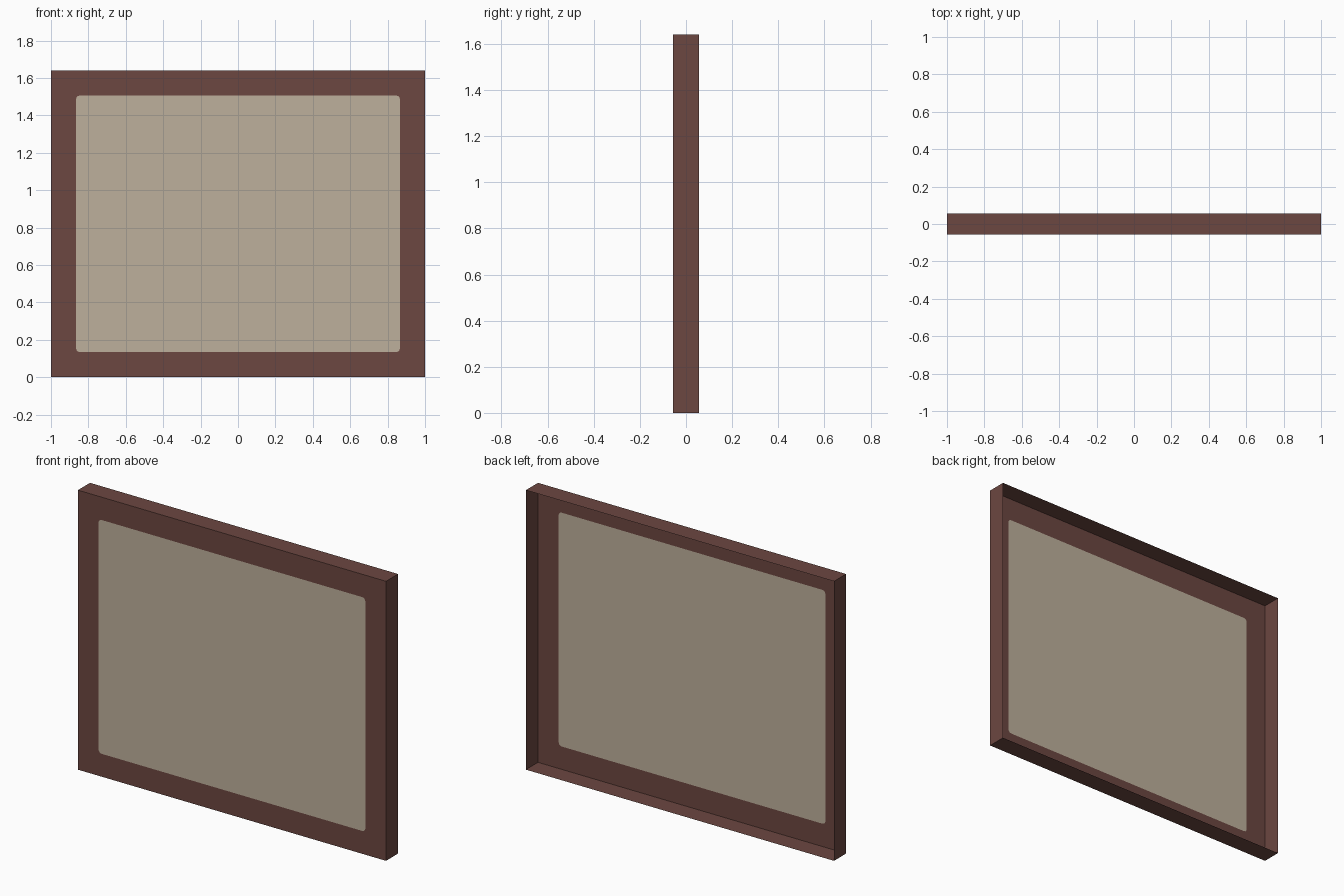
import bpy, bmesh, math

if "Cube" in bpy.data.objects:
    bpy.data.objects.remove(bpy.data.objects["Cube"])

W, H, D = 1.0, 1.64, 0.056     # half width, height, half depth
B, R, N = 0.134, 0.02, 3       # border width, corner radius, corner segments


def material(name, srgb):
    lin = [(c / 255 / 12.92) if c < 11 else ((c / 255 + 0.055) / 1.055) ** 2.4 for c in srgb]
    m = bpy.data.materials.new(name)
    m.diffuse_color = (*lin, 1)
    m.use_nodes = True
    m.node_tree.nodes["Principled BSDF"].inputs["Base Color"].default_value = m.diffuse_color
    return m


def finish(name, bm, mat):
    me = bpy.data.meshes.new(name)
    bm.to_mesh(me)
    bm.free()
    me.materials.append(mat)
    ob = bpy.data.objects.new(name, me)
    bpy.context.collection.objects.link(ob)


# Corners counter-clockwise as seen from the front
SIGNS = [(1, 1), (-1, 1), (-1, -1), (1, -1)]


def corner_arcs(bm):
    """Rounded rectangle of the panel as four arcs of vertices."""
    arcs = []
    for i, (sx, sz) in enumerate(SIGNS):
        cx, cz = sx * (W - B - R), H / 2 + sz * (H / 2 - B - R)
        angles = [math.pi / 2 * (i + k / N) for k in range(N + 1)]
        arcs.append([bm.verts.new((cx + R * math.cos(a), -D, cz + R * math.sin(a))) for a in angles])
    return arcs


# Frame: shallow tray with an open back and a windowed front
bm = bmesh.new()
arcs = corner_arcs(bm)
front = [bm.verts.new((sx * W, -D, H / 2 * (1 + sz))) for sx, sz in SIGNS]
back = [bm.verts.new((sx * W, D, H / 2 * (1 + sz))) for sx, sz in SIGNS]
for i in range(4):
    j = (i + 1) % 4
    for a, b in zip(arcs[i], arcs[i][1:]):
        bm.faces.new((front[i], b, a))
    bm.faces.new((front[i], front[j], arcs[j][0], arcs[i][-1]))
    bm.faces.new((front[j], front[i], back[i], back[j]))
finish("frame", bm, material("dark brown wood", (108, 71, 65)))

# Panel: flush rounded sheet filling the window
bm = bmesh.new()
bm.faces.new([v for arc in corner_arcs(bm) for v in arc])
finish("panel", bm, material("beige board", (190, 176, 156)))
